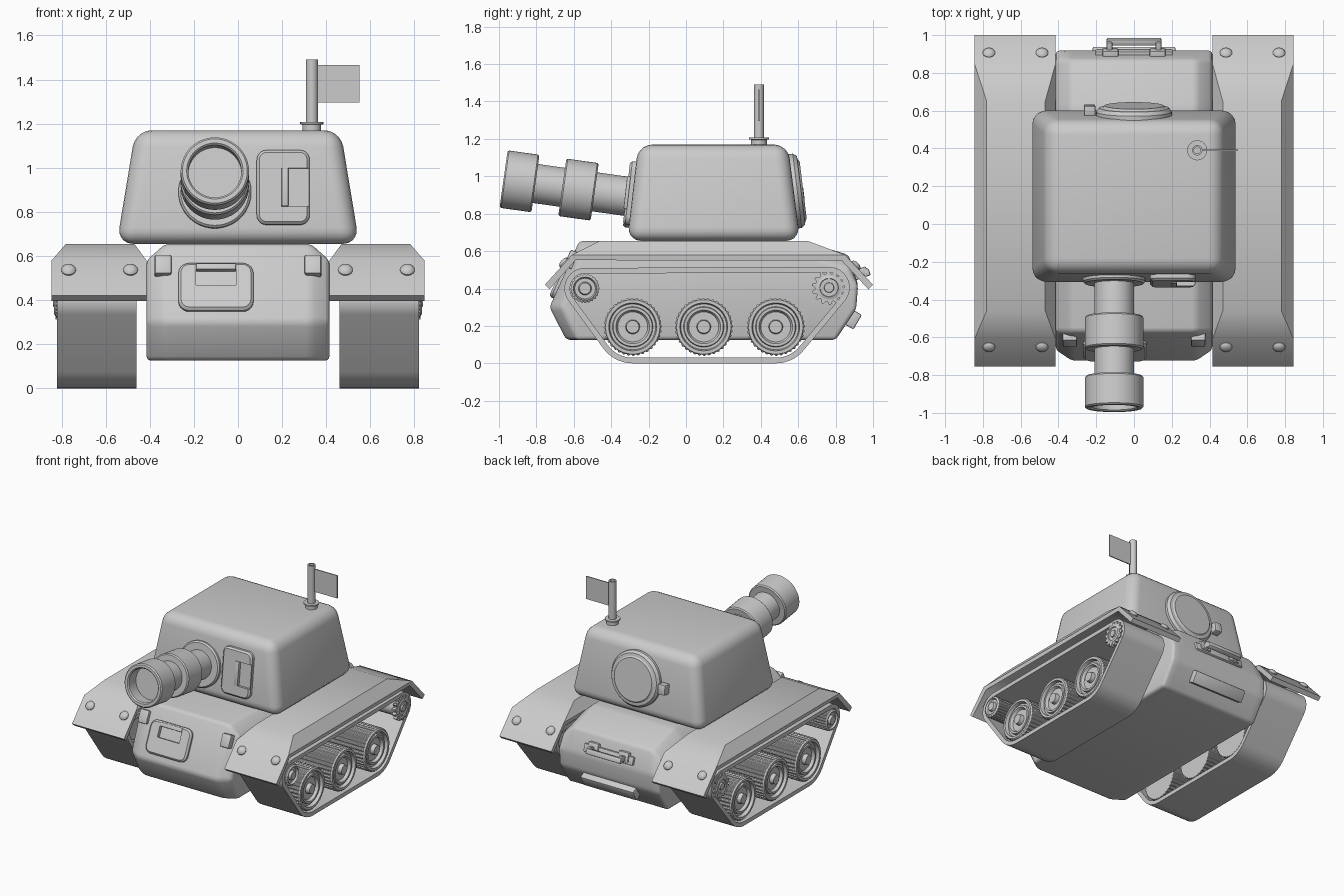
import bpy, bmesh
from math import radians, cos, sin, tau
from mathutils import Matrix, Vector, geometry

if "Cube" in bpy.data.objects:
    bpy.data.objects.remove(bpy.data.objects["Cube"])


def mesh(name, verts, faces, matrix=None, bevel=0, seg=3, mirror=False, recalc=True):
    bm = bmesh.new()
    vs = [bm.verts.new(v) for v in verts]
    for f in faces:
        bm.faces.new([vs[i] for i in f])
    if recalc:
        bmesh.ops.recalc_face_normals(bm, faces=bm.faces[:])
    if bevel:
        bmesh.ops.bevel(bm, geom=bm.edges[:], offset=bevel, segments=seg, affect='EDGES', profile=0.5)
    if matrix:
        bm.transform(matrix)
    me = bpy.data.meshes.new(name)
    bm.to_mesh(me)
    bm.free()
    ob = bpy.data.objects.new(name, me)
    bpy.context.collection.objects.link(ob)
    if mirror:
        add_mirror(ob)
    return ob


def add_mirror(ob):
    m = ob.modifiers.new("Mirror", 'MIRROR')
    m.use_clip = m.use_mirror_merge = False


def place(loc, tilt=0):
    return Matrix.Translation(loc) @ Matrix.Rotation(radians(tilt), 4, 'X')


def loft(name, rings, matrix=None, **kw):
    n = len(rings[0])
    faces = [(r * n + i, r * n + (i + 1) % n, (r + 1) * n + (i + 1) % n, (r + 1) * n + i)
             for r in range(len(rings) - 1) for i in range(n)]
    last = (len(rings) - 1) * n
    faces += [tuple(range(n))[::-1], tuple(range(last, last + n))]
    return mesh(name, [v for r in rings for v in r], faces, matrix, **kw)


def box(name, size, loc, tilt=0, bevel=0.008, **kw):
    a, b, c = (s / 2 for s in size)
    rings = [[(-a, -b, z), (a, -b, z), (a, b, z), (-a, b, z)] for z in (-c, c)]
    return loft(name, rings, place(loc, tilt), bevel=bevel, seg=2, **kw)


def lathe(name, profile, matrix, seg=48, teeth=0, **kw):
    rmax = max(r for r, h in profile)
    rings = []
    for r, h in profile:
        ring = []
        for k in range(seg):
            q = r - teeth if r > rmax - 1e-4 and k % 4 > 1 else max(r, 1e-3)
            ring.append((q * cos(tau * k / seg), q * sin(tau * k / seg), h))
        rings.append(ring)
    return loft(name, rings, matrix, **kw)


def plate(name, w, h, t, r, loc, tilt):
    # rounded panel standing in local xz, with softened rim
    def ring(y, inset):
        q = r - inset
        return [(sx * (w / 2 - r) + q * cos(a), y, sz * (h / 2 - r) + q * sin(a))
                for c, (sx, sz) in enumerate([(1, 1), (-1, 1), (-1, -1), (1, -1)])
                for a in [tau / 4 * (c + j / 5) for j in range(6)]]
    return loft(name, [ring(t / 2, 0), ring(-t / 2 + .012, 0), ring(-t / 2, .012)], place(loc, tilt))


def pocket(ob, size, loc, tilt):
    cutter = box("pocket_cutter", size, loc, tilt, bevel=0)
    cutter.hide_render = True
    m = ob.modifiers.new("Pocket", 'BOOLEAN')
    m.operation, m.object, m.solver = 'DIFFERENCE', cutter, 'EXACT'
    return cutter


cutters = []

# hull: side profile lofted across x, shoulders and nose pulled in at the sides
prof = [(-.73, .30), (-.64, .125), (.80, .125), (.91, .29), (.92, .42), (.87, .58), (.62, .655), (-.57, .655)]
inner = [(y, z) for y, z in prof]
outer = [(y + (.06 if y < -.6 else 0), z - (.075 if z > .5 else 0)) for y, z in prof]
loft("hull", [[(x, y, z) for y, z in p] for x, p in
              ((-.415, outer), (-.33, inner), (.33, inner), (.415, outer))], bevel=.022)

# turret: tapered block, rounded
loft("turret", [[(-x, y0, z), (x, y0, z), (x, y1, z), (-x, y1, z)] for x, y0, y1, z in
                ((.55, -.315, .61, .655), (.465, -.255, .545, 1.17))], bevel=.075, seg=5)

# gun barrel with collar, middle sleeve and hollow muzzle
axis = Vector((0, -cos(radians(8)), sin(radians(8))))
gun = Matrix.Translation((-.105, -.29, .889)) @ axis.to_track_quat('Z', 'Y').to_matrix().to_4x4()
lathe("gun_barrel", [(0, -.08), (.165, -.08), (.165, .015), (.155, .025), (.105, .025), (.105, .20),
                     (.147, .20), (.155, .208), (.155, .367), (.147, .375), (.105, .375), (.105, .52),
                     (.147, .52), (.155, .528), (.155, .684), (.147, .692), (.128, .692),
                     (.12, .684), (.12, .60), (0, .60)], gun)

# turret front hatch with pocket and handle
hatch = plate("turret_front_hatch", .24, .34, .05, .045, (.205, -.293, .91), -6.5)
cutters.append(pocket(hatch, (.125, .05, .175), (.26, -.322, .912), -6.5))
box("turret_hatch_handle", (.03, .025, .175), (.213, -.312, .912), -6.5, .004)

# glacis hatch with pocket and handle
hatch = plate("hull_front_hatch", .34, .235, .05, .05, (-.1, -.662, .455), -24)
cutters.append(pocket(hatch, (.18, .05, .10), (-.1, -.658, .512), -24))
box("hull_hatch_handle", (.18, .03, .03), (-.1, -.635, .548), -24, .004)
box("hull_front_bracket", (.075, .05, .095), (.34, -.612, .555), -24, .008, mirror=True)

# round turret rear hatch and latch
rear = Matrix.Translation((0, .575, .92)) @ Matrix.Rotation(radians(-83), 4, 'X')
lathe("turret_rear_hatch", [(0, -.03), (.2, -.03), (.2, .02), (.185, .04), (.165, .043), (.155, .052), (0, .052)], rear)
box("rear_hatch_latch", (.06, .06, .075), (-.235, .60, .91), 7)

# rear handle, mounting strip and lower plate
box("rear_handle_bar", (.29, .035, .04), (0, .965, .485), 20)
box("rear_handle_arm", (.03, .09, .04), (.13, .925, .485), 20, mirror=True)
box("rear_handle_bracket", (.085, .06, .07), (.125, .895, .49), 15, mirror=True)
box("rear_handle_strip", (.41, .03, .06), (0, .905, .475), 15)
box("rear_lower_plate", (.44, .06, .09), (0, .892, .235), -30)

# aerial mast and flag
lathe("flag_mast", [(0, 1.15), (.042, 1.15), (.042, 1.195), (.053, 1.198), (.053, 1.208), (.027, 1.208),
                    (.027, 1.49), (.018, 1.49), (.018, 1.47), (0, 1.47)], place((.335, .39, 0)), seg=24)
box("flag", (.2, .008, .17), (.45, .39, 1.38), bevel=0)

# fenders: folded sheet with sloping ends
x0, x1 = .415, .845
verts = [(x0, -.755, .42), (x1, -.755, .42), (x0, -.61, .58), (x1, -.61, .58), (.47, -.46, .655), (.78, -.46, .655),
         (.47, .65, .655), (.78, .65, .655), (x0, .85, .58), (x1, .85, .58), (x0, 1, .42), (x1, 1, .42)]
faces = [(i, i + 1, i + 3, i + 2) for i in range(0, 10, 2)] + [(3, 9, 7, 5), (2, 4, 6, 8)]
fender = mesh("fender", verts, faces, recalc=False)
sol = fender.modifiers.new("Thickness", 'SOLIDIFY')
sol.thickness, sol.offset = .035, -1
add_mirror(fender)

# domed bolts on the fender ends
dome = [(.033, -.01), (.033, .004), (.026, .014), (.014, .02), (0, .021)]
for y, z, tilt in ((-.65, .536, 45), (.905, .521, -45)):
    for x in (.487, .768):
        lathe("fender_bolt", dome, place((x, y, z), tilt), seg=20, mirror=True)

# tracks: belt wrapped round the wheels
wheels = [(-.285, .195, .195), (.095, .195, .195), (.48, .195, .195), (-.54, .40, .11), (.765, .405, .11)]
pts = [Vector((y + r * cos(tau * k / 48), z + r * sin(tau * k / 48))) for y, z, r in wheels for k in range(48)]
loop = [pts[i] for i in geometry.convex_hull_2d(pts)]
n = len(loop)
track = mesh("track", [(x, p.x, p.y) for x in (.46, .82) for p in loop],
             [(i, (i + 1) % n, n + (i + 1) % n, n + i) for i in range(n)])
area = sum(loop[i].cross(loop[(i + 1) % n]) for i in range(n))
poly = track.data.polygons[0]
outward = poly.normal.dot(poly.center - Vector((.64, .1, .28))) > 0
sol = track.modifiers.new("Thickness", 'SOLIDIFY')
sol.thickness, sol.offset = .03, -1 if outward else 1
add_mirror(track)

# road wheels with ribbed tyres, front idler and rear sprocket (axis along x)


def wheel_at(y, z):
    return Matrix.Translation((0, y, z)) @ Matrix.Rotation(radians(90), 4, 'Y')


for y, z, r in wheels[:3]:
    lathe("road_wheel", [(0, .47), (.155, .47), (.155, .805), (.145, .815), (.128, .815), (.122, .79), (.108, .79),
                         (.104, .805), (.09, .805), (.08, .785), (.038, .785), (.034, .815), (0, .815)],
          wheel_at(y, z), seg=144, teeth=.006, mirror=True)
lathe("front_idler", [(0, .47), (.078, .47), (.078, .825), (.062, .835), (.055, .82), (.035, .82), (.03, .838), (0, .838)],
      wheel_at(-.54, .40), seg=96, teeth=.005, mirror=True)
lathe("rear_sprocket_drum", [(0, .47), (.065, .47), (.065, .83), (.05, .835), (.045, .82), (.028, .82), (.025, .838), (0, .838)],
      wheel_at(.765, .405), seg=48, mirror=True)
for x in (.50, .80):
    lathe("rear_sprocket_teeth", [(0, x), (.092, x), (.092, x + .028), (0, x + .028)],
          wheel_at(.765, .405), seg=56, teeth=.017, mirror=True)

# bake modifiers, drop cutters, shade
bpy.ops.object.select_all(action='SELECT')
bpy.context.view_layer.objects.active = fender
bpy.ops.object.convert(target='MESH')
for c in cutters:
    bpy.data.objects.remove(c)
bpy.ops.object.select_all(action='SELECT')
bpy.context.view_layer.objects.active = fender
bpy.ops.object.shade_smooth_by_angle(angle=radians(32))
